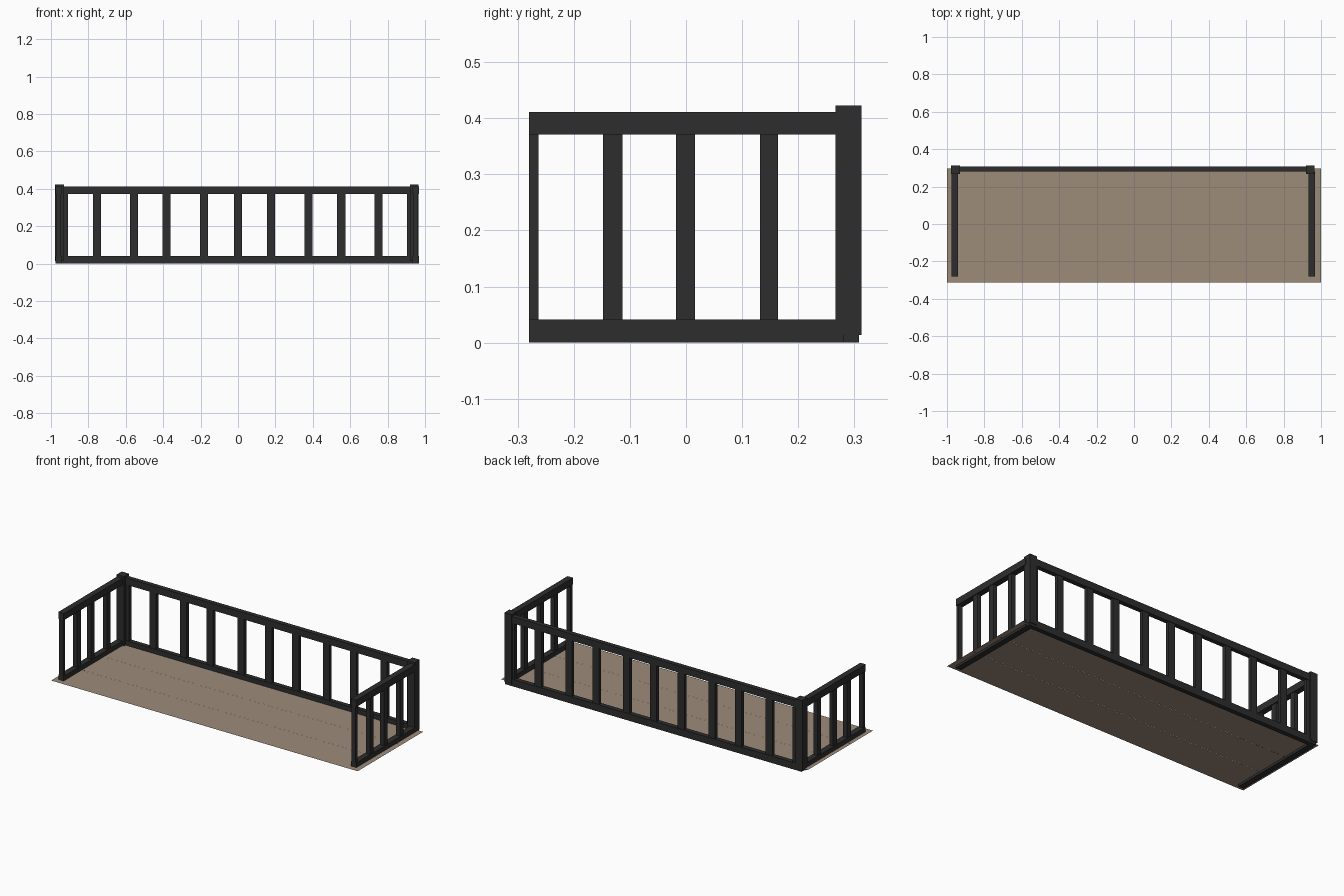
import bpy, bmesh

if "Cube" in bpy.data.objects:
    bpy.data.objects.remove(bpy.data.objects["Cube"])


def material(name, rgb):
    m = bpy.data.materials.new(name)
    m.diffuse_color = (*rgb, 1)
    m.use_nodes = True
    m.node_tree.nodes["Principled BSDF"].inputs["Base Color"].default_value = m.diffuse_color
    return m


METAL = material("dark_metal", (0.027, 0.027, 0.028))
WOOD = material("tan_floor", (0.335, 0.262, 0.195))


def make_object(name, verts, faces, mat):
    me = bpy.data.meshes.new(name)
    me.from_pydata(verts, [], faces)
    me.materials.append(mat)
    ob = bpy.data.objects.new(name, me)
    bpy.context.collection.objects.link(ob)
    return ob


def box(name, x0, x1, y0, y1, z0, z1, mat=METAL):
    verts = [(x, y, z) for x in (x0, x1) for y in (y0, y1) for z in (z0, z1)]
    faces = [(0, 1, 3, 2), (4, 6, 7, 5), (0, 4, 5, 1),
             (2, 3, 7, 6), (0, 2, 6, 4), (1, 5, 7, 3)]
    return make_object(name, verts, faces, mat)


# Floor: three thin strips of boards
z = 0.0135
for i in range(3):
    y0 = -0.313 + i * 0.203
    y1 = y0 + 0.2025
    make_object("floor_board", [(-1, y0, z), (1, y0, z), (1, y1, z), (-1, y1, z)],
                [(0, 1, 2, 3)], WOOD)

# Back railing: rails and balusters
box("back_bottom_rail", -0.970, 0.965, 0.281, 0.308, 0.0, 0.041)
box("back_top_rail", -0.970, 0.960, 0.281, 0.308, 0.371, 0.411)
for x in (-0.930, -0.755, -0.555, -0.382, -0.181, 0.0, 0.176, 0.376, 0.552, 0.752, 0.926):
    box("back_baluster", x - 0.0215, x + 0.0215, 0.284, 0.305, 0.041, 0.371)

# Side railings
for xc, side in ((-0.9585, "left"), (0.9505, "right")):
    w = 0.0175
    box(side + "_bottom_rail", xc - w, xc + w, -0.280, 0.281, 0.0, 0.041)
    box(side + "_top_rail", xc - w, xc + w, -0.280, 0.281, 0.371, 0.411)
    for y0, y1 in ((-0.280, -0.263), (-0.148, -0.113), (-0.018, 0.016), (0.132, 0.164)):
        box(side + "_baluster", xc - 0.013, xc + 0.013, y0, y1, 0.041, 0.371)

# Corner posts
for xc, side in ((-0.954, "left"), (0.942, "right")):
    box(side + "_corner_post", xc - 0.0235, xc + 0.0235, 0.266, 0.313, 0.0135, 0.423)
